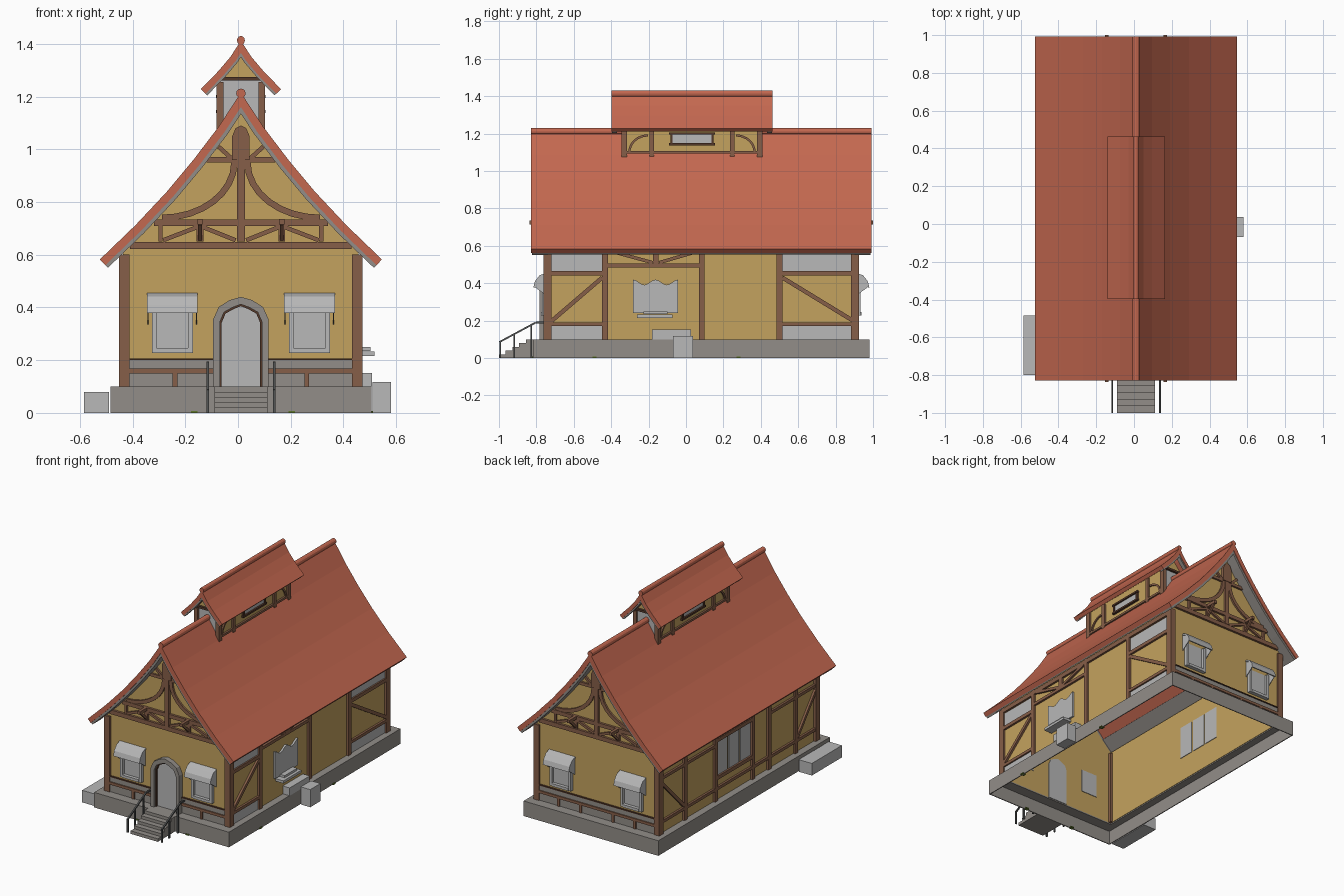
import bpy, bmesh, math
from mathutils import Vector

if "Cube" in bpy.data.objects:
    bpy.data.objects.remove(bpy.data.objects["Cube"])

def lin(c):
    c /= 255
    return c / 12.92 if c < .04045 else ((c + .055) / 1.055) ** 2.4

COLORS = {"roof_red": (196, 104, 80), "plaster_yellow": (196, 162, 94), "timber_brown": (134, 94, 72),
          "dark_wood": (84, 56, 42), "stone_grey": (146, 141, 136), "light_grey": (184, 184, 184),
          "rail_grey": (84, 86, 86), "leaf_green": (96, 120, 44)}
MATS = {}
for n, c in COLORS.items():
    m = bpy.data.materials.new(n)
    m.diffuse_color = (*[lin(v) for v in c], 1)
    m.use_nodes = True
    m.node_tree.nodes["Principled BSDF"].inputs["Base Color"].default_value = m.diffuse_color
    MATS[n] = m
RED, YEL, BRN, DRK, STO, LGT, RAI, GRN = COLORS
CX, CY = .011, .082           # house centre; all coordinates below are relative to it
parts = {}

def prism(name, mat, pts, mp, d0, d1):
    """Extrude a 2D outline between depths d0 and d1 through a mapping (u, v, d) -> xyz."""
    bm = parts.setdefault((name, mat), bmesh.new())
    a = [bm.verts.new(mp(u, v, d0)) for u, v in pts]
    b = [bm.verts.new(mp(u, v, d1)) for u, v in pts]
    bm.faces.new(a)
    bm.faces.new(b[::-1])
    for i in range(len(a)):
        j = (i + 1) % len(a)
        bm.faces.new((a[i], b[i], b[j], a[j]))

def rect(u0, u1, v0, v1):
    return [(u0, v0), (u1, v0), (u1, v1), (u0, v1)]

def bar(name, mat, p, q, w, mp, d0, d1):
    p, q = Vector(p), Vector(q)
    t = (q - p).normalized() * w / 2
    n = Vector((-t.y, t.x))
    prism(name, mat, [tuple(p + n), tuple(q + n), tuple(q - n), tuple(p - n)], mp, d0, d1)

def arc(name, mat, c, rx, rz, w, mp, d1, a0=0, a1=90):
    ts = [math.radians(a0 + (a1 - a0) * i / 8) for i in range(9)]
    out = [(c[0] + (rx + w / 2) * math.cos(t), c[1] + (rz + w / 2) * math.sin(t)) for t in ts]
    inn = [(c[0] + (rx - w / 2) * math.cos(t), c[1] + (rz - w / 2) * math.sin(t)) for t in ts]
    prism(name, mat, out + inn[::-1], mp, -.002, d1)

ALONG = lambda u, v, d: (u, d, v)                      # profile in xz, run along y
def box(name, mat, x0, x1, y0, y1, z0, z1):
    prism(name, mat, rect(x0, x1, z0, z1), ALONG, y0, y1)
def end(s, w=.83, cy=0):
    return lambda u, v, d: (u, cy + s * (w + d), v)
def side(s, w=.447, cy=0):
    return lambda u, v, d: (s * (w + d), cy + u, v)

def offset(pts, t):
    """Half roof profile pushed inwards by t."""
    res = []
    for i, p in enumerate(pts):
        a, b = Vector(pts[max(i - 1, 0)]), Vector(pts[min(i + 1, len(pts) - 1)])
        g = (b - a).normalized()
        n = Vector((g.y, -g.x))
        res.append((0, p[1] + t / n.y) if n.y and i == 0 and n.y < 0 else
                   (0, p[1] - t / abs(n.y)) if i == 0 else (p[0] - t * abs(n.x), p[1] - t * abs(n.y)))
    return res

def full(half):
    return [(-x, z) for x, z in half[:0:-1]] + half

def shell(name, mat, half, t0, t1, y0, y1):
    prism(name, mat, full(offset(half, t0)) + full(offset(half, t1))[::-1], ALONG, y0, y1)

# Main roof, ridge, grey verge and eave soffits
ROOF = [(0, 1.215), (.085, 1.085), (.18, .96), (.28, .84), (.4, .712), (.535, .582)]
shell("main_roof", RED, ROOF, 0, .03, -.91, .91)
ring = [(math.cos(i * math.pi / 6), math.sin(i * math.pi / 6)) for i in range(12)]
prism("main_ridge", RED, [(.018 * a, 1.212 + .018 * b) for a, b in ring], ALONG, -.91, .91)
for s in (-1, 1):
    shell("verge_trim", STO, ROOF, .03, .044, min(s * .82, s * .905), max(s * .82, s * .905))
    sof = offset(ROOF, .03)[4:] + offset(ROOF, .038)[4:][::-1]
    prism("eave_soffit", STO, [(s * x, z) for x, z in sof], ALONG, -.82, .82)

# Hollow stone base
for s in (-1, 1):
    box("base_skirt", STO, s * .495, s * .489, -.9, .9, 0, .1)
    box("base_skirt", STO, -.489, .489, s * .9, s * .894, 0, .1)
    box("base_rim", STO, s * .489, s * .44, -.894, .894, .092, .1)
    box("base_rim", STO, -.44, .44, s * .894, s * .82, .092, .1)

# Gable ends
inner = [p for p in offset(ROOF, .04) if p[0] < .44]
GABLE = [(-.447, .1)] + full(inner + [(.447, .612)]) + [(.447, .1)]
for s in (-1, 1):
    E = end(s)
    T = lambda p, q, w, d=.013: bar("end_timbers", BRN, p, q, w, E, -.002, d)
    prism("end_walls", YEL, GABLE, E, -.01, 0)
    T((-.42, .635), (.42, .635), .028, .015)
    T((-.33, .722), (.33, .722), .025, .015)
    T((0, .65), (0, 1.05), .03, .017)
    T((-.13, .96), (.13, .96), .02)
    prism("king_post_head", BRN, [(-.033, .96), (.033, .96), (.033, 1.05), (.02, 1.08), (0, 1.09), (-.02, 1.08), (-.033, 1.05)],
          E, 0, .02)
    for m in (-1, 1):
        box("corner_posts", BRN, m * .422, m * .462, s * .8, s * .843, .1, .6)
        T((m * .305, .65), (m * .305, .71), .016)
        T((m * .155, .65), (m * .155, .71), .025)
        T((m * .295, .655), (m * .165, .705), .016)
        T((m * .145, .705), (m * .02, .655), .016)
        T((m * .035, .965), (m * .085, 1.01), .016)
        M = lambda u, v, d, m=m: (m * u, s * (.83 + d), v)
        arc("curved_braces", BRN, (.3, .95), .275, .21, .024, M, .012, 180, 270)
        # Purlin end with its knee brace
        X = lambda u, v, d, m=m: (m * .155 + d, s * u, v)
        prism("purlin_brackets", BRN, rect(.83, .918, .715, .735), X, -.01, .01)
        bar("purlin_brackets", BRN, (.835, .655), (.9, .718), .014, X, -.007, .007)
        # Sill band with stone panels
        u0 = .1 if s < 0 else 0
        prism("sill_panels", STO, rect(m * u0, m * .422, .1, .2), E, 0, .006)
        prism("sill_line", DRK, rect(m * u0, m * .422, .2, .206), E, 0, .012)
        T((m * u0, .159), (m * .422, .159), .018)
        for u in ((.25,) if s < 0 else (.12, .28)):
            T((m * u, .1), (m * u, .155), .018)
        # Window with awning
        c = m * .26
        prism("end_windows", LGT, rect(c - .06, c + .06, .245, .4), E, -.014, .004)
        for u in (-.069, .069):
            prism("window_frames", LGT, rect(c + u - .009, c + u + .009, .228, .4), E, 0, .022)
        prism("window_frames", LGT, rect(c - .06, c + .06, .228, .246), E, 0, .026)
        A = lambda u, v, d: (c + d, s * (.83 + u), v)
        prism("awnings", LGT, [(0, .455), (.035, .442), (.06, .41), (.068, .378), (.06, .378), (.052, .406),
                               (.03, .432), (0, .445)], A, -.096, .096)
        for k in (-.094, .09):
            prism("awnings", LGT, [(0, .45), (.03, .438), (.056, .406), (.062, .38), (0, .335)], A, k, k + .004)

# Arched front door
F = end(-1)
def arch(h, top, spring):
    return [(-h, .1), (-h, spring), (-h * .8, spring + (top - spring) * .55), (-h * .4, top - .012), (0, top),
            (h * .4, top - .012), (h * .8, spring + (top - spring) * .55), (h, spring), (h, .1)]
o, i1, i2 = arch(.105, .44, .355), arch(.08, .412, .345), arch(.073, .405, .342)
prism("door_surround", STO, o + i1[::-1], F, 0, .035)
prism("door_lining", DRK, i1 + i2[::-1], F, 0, .02)
prism("door", LGT, i2, F, -.014, .007)

# Front steps and railings
for i in range(5):
    box("front_steps", STO, -.1, .1, -1.082 + i * .036, -.9, i * .02, i * .02 + .02)
for m in (-1, 1):
    R = lambda u, v, d: (m * .126 + d, u, v)
    for p, q in (((-1.08, .085), (-.885, .19)), ((-.885, .19), (-.843, .19)), ((-1.075, 0), (-1.075, .088)),
                 ((-1.0, 0), (-1.0, .128)), ((-.91, 0), (-.91, .176))):
        bar("railings", RAI, p, q, .009, R, -.005, .005)

# Side walls
for s in (-1, 1):
    S = side(s)
    prism("side_walls", YEL, rect(-.83, .83, .1, .612), S, -.01, 0)
    bar("side_plates", BRN, (-.82, .58), (.82, .58), .03, S, -.002, .014)
R, L = side(1), side(-1)
def rt(p, q, w): bar("right_timbers", BRN, p, q, w, R, -.002, .014)
def lt(p, q, w): bar("left_timbers", BRN, p, q, w, L, -.002, .014)
for u in (-.515, .003, .418):
    rt((u, .1), (u, .6), .03)
for a, b, z0, z1 in ((-.81, -.53, .19, .43), (.433, .81, .43, .2)):
    rt((a, .452), (b, .452), .024)
    rt((a, .18), (b, .18), .02)
    rt((a, z0), (b, z1), .022)
    prism("right_panels", LGT, rect(a, b, .464, .56), R, 0, .004)
    prism("right_panels", LGT, rect(a, b, .1, .17), R, 0, .004)
rt((-.5, .495), (-.01, .495), .02)
rt((-.243, .5), (-.243, .58), .03)
rt((-.48, .57), (-.26, .51), .018)
rt((-.02, .57), (-.226, .51), .018)
# Serving window with wavy top, ledges and boxes on the right
wave = [(-.365 + .24 * k / 16, .405 + .014 * math.cos(k * math.pi / 4)) for k in range(17)]
prism("serving_window", LGT, [(-.365, .24)] + wave + [(-.125, .24)], R, -.014, .012)
prism("serving_ledge", LGT, rect(-.31, -.18, .235, .25), R, 0, .045)
prism("serving_ledge", LGT, rect(-.345, -.155, .215, .232), R, 0, .06)
prism("side_box", LGT, rect(-.265, -.055, .1, .152), R, 0, .05)
box("side_block", LGT, .5, .569, -.152, -.045, 0, .117)
box("left_step", LGT, -.596, -.5, -.882, -.567, 0, .08)
# Left wall framing with a triple window
for u in (.56, .24, -.15, -.32, -.6):
    lt((u, .1), (u, .6), .03)
for z in (.25, .5):
    lt((-.15, z), (.24, z), .024)
lt((-.82, .18), (.82, .18), .02)
lt((.575, .2), (.81, .44), .02)
lt((-.615, .2), (-.81, .44), .02)
for a, b in ((.575, .81), (-.81, -.615), (.255, .545), (-.585, -.335)):
    lt((a, .47), (b, .47), .02)
for k in range(3):
    u = -.13 + k * .122
    prism("left_windows", LGT, rect(u, u + .108, .265, .485), L, -.014, .006)

# Roof lantern
CUP, cy = [(0, 1.412), (.04, 1.35), (.085, 1.297), (.152, 1.228)], -.05
shell("lantern_roof", RED, CUP, 0, .025, cy - .43, cy + .43)
prism("lantern_ridge", RED, [(.015 * a, 1.413 + .017 * b) for a, b in ring], ALONG, cy - .43, cy + .43)
ci = offset(CUP, .03)
for s in (-1, 1):
    E, S = end(s, .365, cy), side(s, .078, cy)
    shell("lantern_verge", STO, CUP, .025, .034, cy + min(s * .4, s * .427), cy + max(s * .4, s * .427))
    prism("lantern_gables", YEL, [(-.078, 1.265)] + full(ci[:3]) + [(.078, 1.265)], E, -.01, 0)
    prism("lantern_openings", LGT, rect(-.078, .078, 1.04, 1.265), E, -.01, 0)
    bar("lantern_beam", DRK, (-.09, 1.268), (.09, 1.268), .014, E, -.002, .015)
    prism("lantern_walls", YEL, rect(-.365, .365, 1.04, 1.26), S, -.01, 0)
    for m in (-1, 1):
        box("lantern_posts", BRN, m * .066, m * .092, cy + s * .348, cy + s * .378, 1.03, 1.255)
        bar("lantern_timbers", BRN, (m * .215, 1.06), (m * .215, 1.25), .026, S, -.002, .012)
        M = lambda u, v, d, m=m: (s * (.078 + d), cy + m * u, v)
        arc("lantern_braces", BRN, (.235, 1.1), .1, .09, .012, M, .009, 0, 90)
    bar("lantern_timbers", BRN, (-.35, 1.1), (.35, 1.1), .014, S, -.002, .012)
    prism("lantern_window", LGT, rect(-.105, .105, 1.15, 1.195), S, -.012, .006)
    for z in (1.143, 1.2):
        bar("lantern_window_frame", DRK, (-.122, z), (.122, z), .012, S, 0, .016)
    for u in (-.11, .11):
        bar("lantern_window_frame", DRK, (u, 1.143), (u, 1.2), .012, S, 0, .012)

# Small tufts of grass at the foot of the base
for x, y in ((-.17, -.902), (.2, -.902), (.497, -.58), (.497, .19)):
    box("grass_tufts", GRN, x - .02, x + .005, y - .003, y + .02, 0, .008)

for (name, mat), bm in parts.items():
    bmesh.ops.recalc_face_normals(bm, faces=bm.faces)
    me = bpy.data.meshes.new(name)
    bm.to_mesh(me)
    bm.free()
    me.materials.append(MATS[mat])
    ob = bpy.data.objects.new(name, me)
    ob.location = (CX, CY, 0)
    bpy.context.collection.objects.link(ob)
